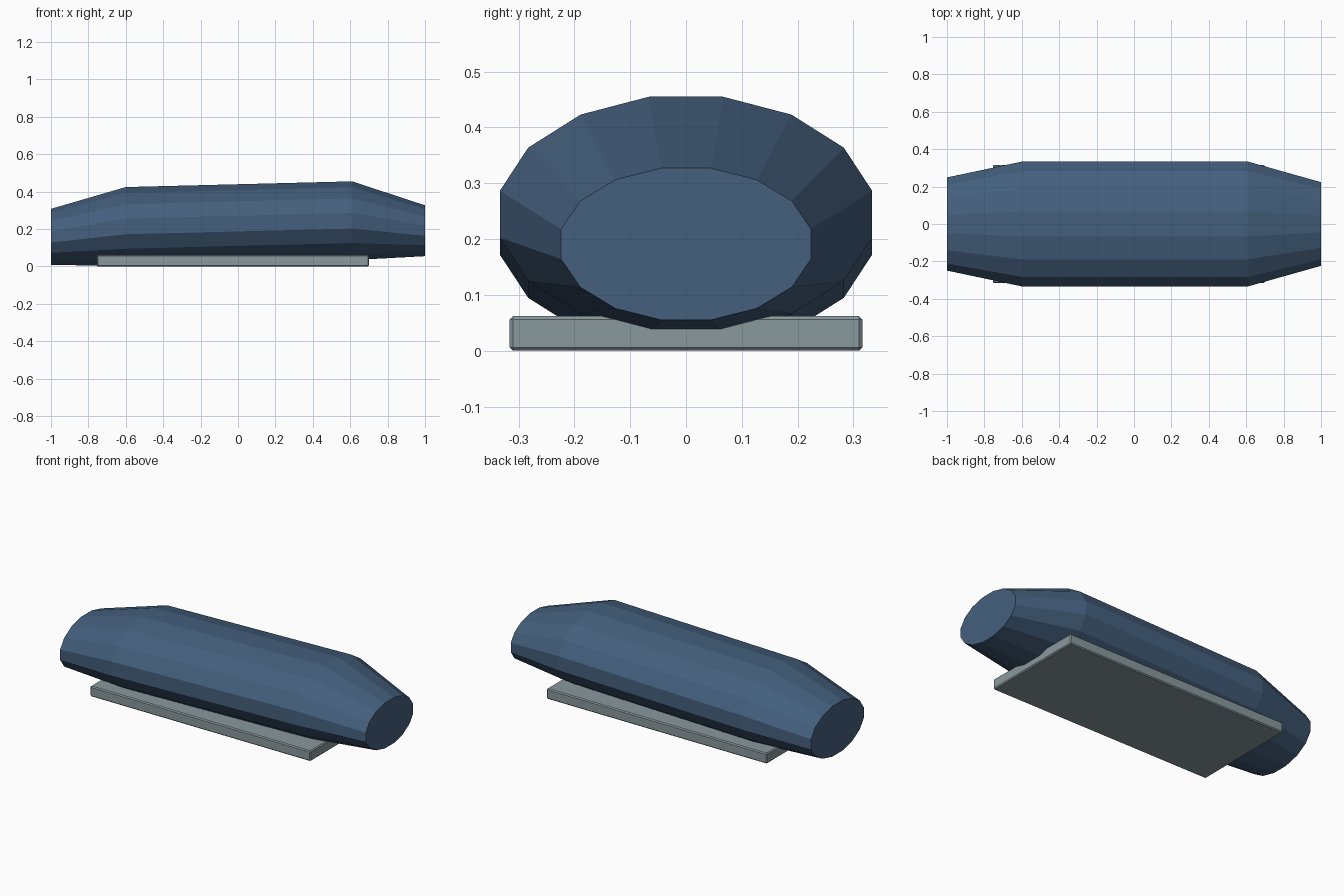
import bpy, bmesh, math

if "Cube" in bpy.data.objects:
    bpy.data.objects.remove(bpy.data.objects["Cube"])


def material(name, color):
    m = bpy.data.materials.new(name)
    m.diffuse_color = (*color, 1)
    m.use_nodes = True
    m.node_tree.nodes["Principled BSDF"].inputs["Base Color"].default_value = m.diffuse_color
    return m


def finish(bm, name, mat):
    bmesh.ops.recalc_face_normals(bm, faces=bm.faces)
    mesh = bpy.data.meshes.new(name)
    bm.to_mesh(mesh)
    bm.free()
    mesh.materials.append(mat)
    obj = bpy.data.objects.new(name, mesh)
    bpy.context.collection.objects.link(obj)
    return obj


blue = material("slate blue", (0.058, 0.115, 0.205))
grey = material("cool grey", (0.25, 0.315, 0.34))

# Body: 16-sided oval loft, (x, centre z, y radius, z radius) per ring
SIDES = 16
stations = [(-1.0, 0.158, 0.254, 0.153),
            (-0.6, 0.214, 0.340, 0.2146),
            (0.61, 0.2445, 0.340, 0.2146),
            (1.0, 0.191, 0.228, 0.1386)]
bm = bmesh.new()
rings = []
for x, zc, ry, rz in stations:
    angles = [math.tau * (i + 0.5) / SIDES for i in range(SIDES)]
    rings.append([bm.verts.new((x, ry * math.cos(a), zc + rz * math.sin(a)))
                  for a in angles])
for a, b in zip(rings, rings[1:]):
    for i in range(SIDES):
        j = (i + 1) % SIDES
        bm.faces.new((a[i], a[j], b[j], b[i]))
bm.faces.new(rings[0])
bm.faces.new(rings[-1])
finish(bm, "body", blue)

# Base plate with a small chamfer
bm = bmesh.new()
bmesh.ops.create_cube(bm, size=1)
for v in bm.verts:
    v.co.x = -0.0275 + v.co.x * 1.455
    v.co.y *= 0.632
    v.co.z = 0.031 + v.co.z * 0.062
base = finish(bm, "base_plate", grey)
bevel = base.modifiers.new("chamfer", 'BEVEL')
bevel.width = 0.006
bevel.segments = 1
